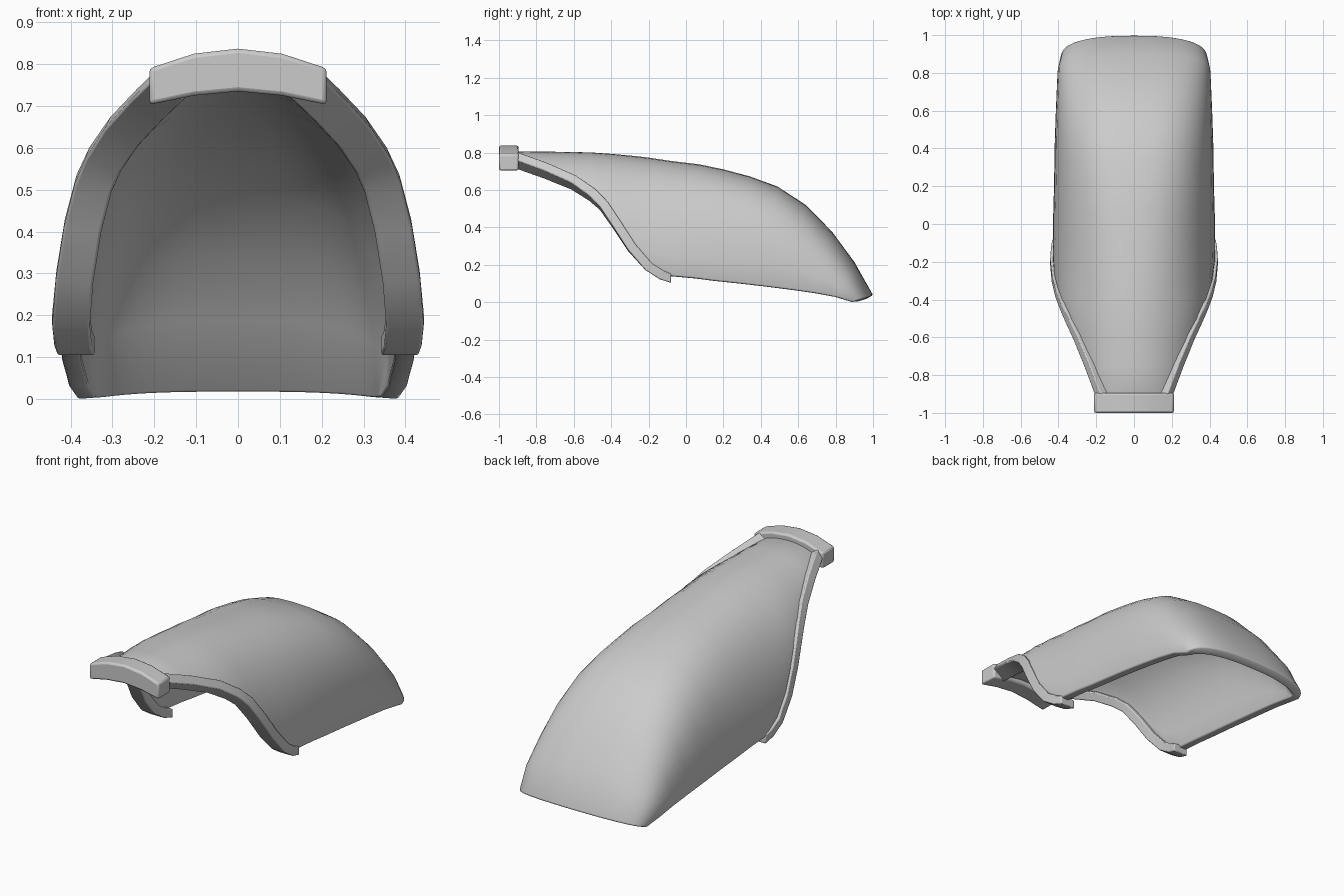
import bpy, bmesh
from math import sin, cos, radians
from mathutils import Vector

if "Cube" in bpy.data.objects:
    bpy.data.objects.remove(bpy.data.objects["Cube"])


def make(name, verts, faces, bevel=0.0, thickness=0.0, mirror=False):
    me = bpy.data.meshes.new(name)
    me.from_pydata(verts, [], faces)
    bm = bmesh.new()
    bm.from_mesh(me)
    bmesh.ops.recalc_face_normals(bm, faces=bm.faces)
    bm.to_mesh(me)
    bm.free()
    ob = bpy.data.objects.new(name, me)
    bpy.context.collection.objects.link(ob)
    if mirror:
        ob.modifiers.new("Mirror", 'MIRROR')
    if thickness:
        m = ob.modifiers.new("Solidify", 'SOLIDIFY')
        m.thickness, m.offset = thickness, -1
    if bevel:
        m = ob.modifiers.new("Bevel", 'BEVEL')
        m.width, m.segments, m.limit_method = bevel, 2, 'ANGLE'
        m.angle_limit = radians(50)
    bpy.ops.object.select_all(action='DESELECT')
    bpy.context.view_layer.objects.active = ob
    ob.select_set(True)
    bpy.ops.object.shade_smooth_by_angle(angle=radians(40))
    return ob


def loft(sections, closed):
    """Skin equal-length point rows; closed sections also get end caps."""
    n = len(sections[0])
    verts = [p for s in sections for p in s]
    faces = []
    for i in range(len(sections) - 1):
        for j in range(n if closed else n - 1):
            k = (j + 1) % n
            faces.append((i*n + j, i*n + k, (i+1)*n + k, (i+1)*n + j))
    if closed:
        faces += [tuple(range(n)), tuple(range(len(verts) - n, len(verts)))]
    return verts, faces


# Hood shell: crown (y, z), lower edge (y, z, half width), arc angle, squareness
stations = [
    (-.91, .805, -.91, .77, .165, 45, 2.0),
    (-.75, .805, -.75, .71, .235, 48, 2.0),
    (-.60, .803, -.60, .65, .30, 54, 2.0),
    (-.50, .80, -.50, .58, .35, 62, 2.0),
    (-.40, .793, -.40, .46, .395, 72, 2.05),
    (-.30, .784, -.30, .31, .42, 82, 2.1),
    (-.20, .773, -.20, .19, .43, 88, 2.2),
    (-.08, .755, -.08, .14, .43, 90, 2.25),
    (.07, .737, .05, .128, .428, 90, 2.35),
    (.20, .71, .15, .115, .425, 90, 2.45),
    (.34, .673, .29, .10, .422, 90, 2.6),
    (.49, .618, .42, .085, .42, 90, 2.75),
    (.64, .52, .57, .066, .415, 90, 2.85),
    (.78, .378, .69, .049, .41, 90, 2.9),
    (.90, .215, .80, .028, .405, 90, 2.9),
    (1.0, .038, .89, .0, .385, 90, 2.4),
]
rows = []
STEPS = 12
for yt, zt, yb, zb, w, ang, n in stations:
    T, p = radians(ang), 2 / n
    row = []
    for i in range(-STEPS, STEPS + 1):
        t = T * abs(i) / STEPS
        x = w * (sin(t) / sin(T)) ** p * (1 if i > 0 else -1)
        low = max(cos(T), 0) ** p
        h = (max(cos(t), 0) ** p - low) / (1 - low)
        row.append((x, yb + (yt - yb) * h, zb + (zt - zb) * h))
    rows.append(row)
shell = make("hood_shell", *loft(rows, False), bevel=.008, thickness=.048)
# the open sheet must face outwards for the wall to grow inwards
mid = shell.data.polygons[len(shell.data.polygons) // 2 + STEPS]
if mid.normal.dot(mid.center - Vector((0, mid.center.y, .2))) < 0:
    shell.data.flip_normals()

# Rim along each front side edge
path = [Vector(p) for p in [
    (.19, -.91, .785), (.25, -.75, .727), (.312, -.60, .66), (.36, -.50, .588),
    (.388, -.44, .525), (.415, -.37, .42), (.435, -.29, .295), (.444, -.20, .19),
    (.439, -.13, .145), (.432, -.08, .128)]]
bands = []
for i, p in enumerate(path):
    tan = (path[min(i+1, len(path)-1)] - path[max(i-1, 0)]).normalized()
    inward = Vector((tan.z, 0, -abs(tan.x) * .65)).normalized() if i < 7 else Vector((-1, 0, 0))
    side = tan.cross(inward).normalized() * .025
    if i == len(path) - 1:
        side = Vector((0, 0, .025 if side.z > 0 else -.025))
    q = p + inward * .09
    bands.append([p + side, p - side, q - side, q + side])
make("side_rim", *loft(bands, True), bevel=.006, mirror=True)

# Arched bar across the front
bar = []
for x, top, bot in [(-.212, .79, .703), (-.105, .825, .725), (0, .837, .735),
                    (.105, .825, .725), (.212, .79, .703)]:
    bar.append([(x, -1, bot), (x, -.895, bot), (x, -.895, top), (x, -1, top)])
make("front_bar", *loft(bar, True), bevel=.01)
